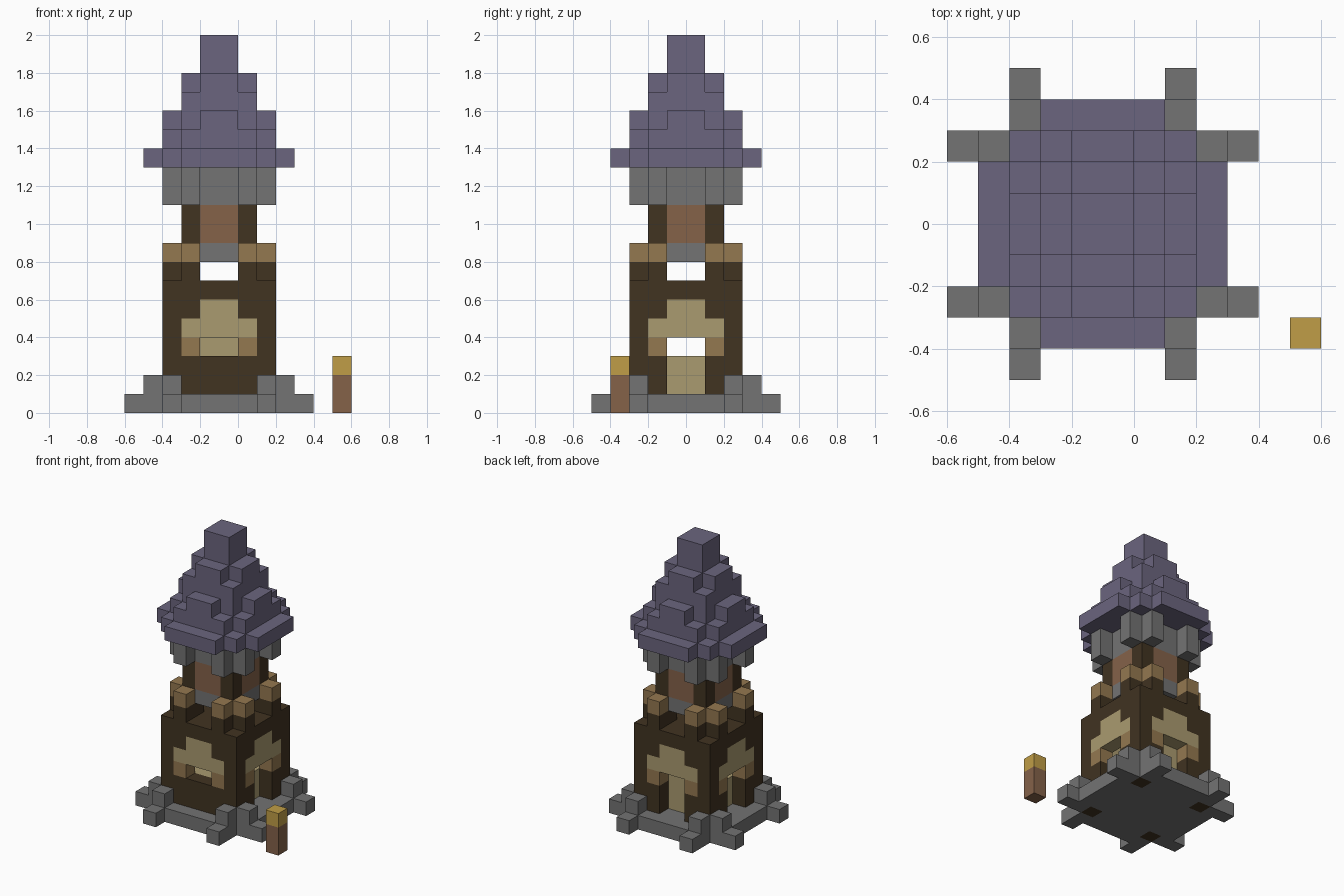
import bpy
import bmesh
from mathutils import Vector

cube = bpy.data.objects.get("Cube")
if cube:
    bpy.data.objects.remove(cube, do_unlink=True)

UNIT = 0.1
OFFSET = Vector((-0.1, 0, 0))
cells = {}          # grid cell -> part name
part_colour = {}    # part name -> material


def material(name, hex_code):
    srgb = [int(hex_code[i:i + 2], 16) / 255 for i in (0, 2, 4)]
    rgba = [c / 12.92 if c < 0.04 else ((c + 0.055) / 1.055) ** 2.4 for c in srgb] + [1]
    mat = bpy.data.materials.new(name)
    mat.use_nodes = True
    mat.diffuse_color = rgba
    bsdf = next(n for n in mat.node_tree.nodes if n.type == 'BSDF_PRINCIPLED')
    bsdf.inputs["Base Color"].default_value = rgba
    bsdf.inputs["Roughness"].default_value = 0.9
    return mat


stone = material("grey stone", "737373")
dark_wood = material("dark wood", "413321")
sand = material("pale sand", "AA9B70")
tan = material("tan wood", "947850")
brown = material("brown plank", "856249")
slate = material("purple slate", "6B657E")
gold = material("gold glow", "C09E47")


def ring(i):
    """Distance of a cell from the tower axis."""
    return i if i >= 0 else -1 - i


def fill(part, mat, z0, z1, rule):
    """Fill cells from z0 up to z1 where rule(low ring, high ring, x, y) holds."""
    part_colour[part] = mat
    for x in range(-5, 7):
        for y in range(-5, 5):
            lo, hi = sorted((ring(x), ring(y)))
            if rule(lo, hi, x, y):
                for z in range(z0, z1):
                    cells[x, y, z] = part


# Stone footing with stepped buttresses at each corner
fill("foundation", stone, 0, 1, lambda lo, hi, x, y: hi <= 2 or (hi == 3 and lo <= 1))
fill("buttresses", stone, 0, 1, lambda lo, hi, x, y: lo == 2 and hi >= 3 and hi <= 4)
fill("buttresses", stone, 1, 2, lambda lo, hi, x, y: lo == 2 and hi == 3)

# Lower walls, corner posts and deck
fill("lower_walls", dark_wood, 0, 1, lambda lo, hi, x, y: lo == 2 and hi == 2)
fill("lower_walls", dark_wood, 1, 6, lambda lo, hi, x, y: hi == 2 and lo > 0)
fill("lower_walls", dark_wood, 1, 3, lambda lo, hi, x, y: y == -3 and ring(x) == 0)
fill("deck", dark_wood, 6, 7, lambda lo, hi, x, y: hi <= 2)

# Sand infill, door at the back, arches over every opening
fill("inner_core", sand, 1, 3, lambda lo, hi, x, y: hi <= 1)
fill("back_door", sand, 3, 4, lambda lo, hi, x, y: y == 1 and ring(x) == 0)
fill("arches", sand, 4, 5, lambda lo, hi, x, y: hi == 2 and lo <= 1)
fill("arches", sand, 5, 6, lambda lo, hi, x, y: hi == 2 and lo == 0)
fill("arch_brackets", tan, 3, 4, lambda lo, hi, x, y: hi == 2 and lo == 1)

# Parapet stubs with tan caps
fill("parapet_stubs", dark_wood, 7, 8, lambda lo, hi, x, y: hi == 2 and lo == 1)
fill("parapet_caps", tan, 8, 9, lambda lo, hi, x, y: hi == 2 and lo == 1)

# Upper shaft
fill("shaft_posts", dark_wood, 7, 11, lambda lo, hi, x, y: lo == 1 and hi == 1)
fill("shaft_sills", stone, 8, 9, lambda lo, hi, x, y: lo == 0 and hi == 1)
fill("shaft_panels", brown, 9, 11, lambda lo, hi, x, y: lo == 0 and hi == 1)

# Stone collar with corbels
fill("collar", stone, 11, 13, lambda lo, hi, x, y: hi <= 1)
fill("corbels", stone, 11, 13, lambda lo, hi, x, y: hi == 2 and lo == 1)

# Stepped roof, from eaves to peak
fill("roof", slate, 13, 14, lambda lo, hi, x, y: hi <= 2 or (hi == 3 and lo <= 1))
fill("roof", slate, 14, 15, lambda lo, hi, x, y: hi <= 2 and lo <= 1)
fill("roof", slate, 15, 16, lambda lo, hi, x, y: hi <= 1 or (hi == 2 and lo == 0))
fill("roof", slate, 16, 17, lambda lo, hi, x, y: hi <= 1)
fill("roof", slate, 17, 18, lambda lo, hi, x, y: hi <= 1 and lo == 0)
fill("roof", slate, 18, 20, lambda lo, hi, x, y: hi == 0)

# Lamp post standing apart
fill("lamp_post", brown, 0, 2, lambda lo, hi, x, y: x == 6 and y == -4)
fill("lamp_light", gold, 2, 3, lambda lo, hi, x, y: x == 6 and y == -4)


def build(part, mat):
    """Make one object from the exposed faces of a part's cells."""
    bm = bmesh.new()
    for cell in [c for c, p in cells.items() if p == part]:
        centre = Vector(cell) + Vector((0.5, 0.5, 0.5))
        for axis in range(3):
            for sign in (-1, 1):
                n = Vector((0, 0, 0))
                n[axis] = sign
                if tuple(int(v) for v in Vector(cell) + n) in cells:
                    continue
                u = Vector((0, 0, 0))
                u[(axis + 1) % 3] = 0.5
                v = n.cross(u)
                mid = centre + n / 2
                corners = (mid - u - v, mid + u - v, mid + u + v, mid - u + v)
                bm.faces.new([bm.verts.new(c * UNIT + OFFSET) for c in corners])
    bmesh.ops.remove_doubles(bm, verts=bm.verts[:], dist=0.001)
    bmesh.ops.dissolve_limit(bm, angle_limit=0.01, verts=bm.verts[:], edges=bm.edges[:])
    mesh = bpy.data.meshes.new(part)
    bm.to_mesh(mesh)
    bm.free()
    mesh.materials.append(mat)
    bpy.context.scene.collection.objects.link(bpy.data.objects.new(part, mesh))


for part, mat in part_colour.items():
    build(part, mat)
